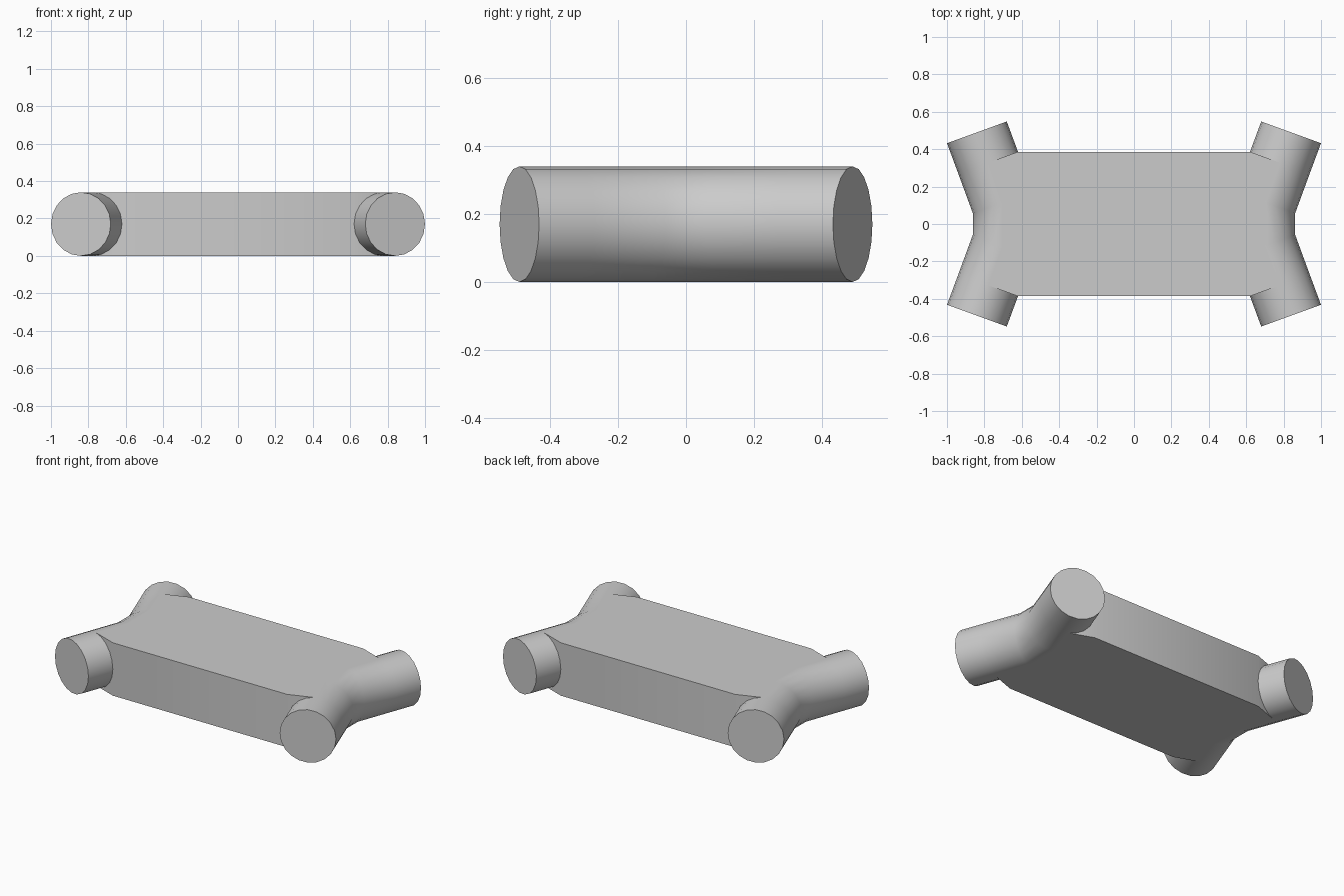
import bpy, bmesh, math
from mathutils import Vector

cube = bpy.data.objects.get("Cube")
if cube:
    bpy.data.objects.remove(cube, do_unlink=True)

RADIUS = 0.17
SIDES = 20
TILT = math.radians(20)
END, RING, BEND = (0.84, 0.49), (0.78, 0.328), (0.702, 0.116)

grey = bpy.data.materials.new("light grey")
grey.use_nodes = True
grey.diffuse_color = (0.6, 0.6, 0.6, 1)
grey.node_tree.nodes["Principled BSDF"].inputs["Base Color"].default_value = (0.6, 0.6, 0.6, 1)


def finish(bm, name):
    bmesh.ops.recalc_face_normals(bm, faces=bm.faces)
    mesh = bpy.data.meshes.new(name)
    bm.to_mesh(mesh)
    bm.free()
    mesh.materials.append(grey)
    obj = bpy.data.objects.new(name, mesh)
    bpy.context.collection.objects.link(obj)
    bpy.ops.object.select_all(action='DESELECT')
    obj.select_set(True)
    bpy.context.view_layer.objects.active = obj
    bpy.ops.object.shade_smooth_by_angle(angle=math.radians(30))
    return obj


def bent_tube(name, side):
    """Tube with splayed ends, lofted through rings square to its axis."""
    bm = bmesh.new()
    stations = [(END, 1), (RING, 1), (BEND, 1), (BEND, -1), (RING, -1), (END, -1)]
    rings = []
    for (x, y), end in stations:
        across = Vector((math.cos(TILT), -end * math.sin(TILT), 0))
        ring = []
        for i in range(SIDES):
            a = math.tau * i / SIDES
            p = Vector((x, end * y, RADIUS)) + RADIUS * math.sin(a) * across
            p.z += RADIUS * math.cos(a)
            ring.append(bm.verts.new((side * p.x, p.y, p.z)))
        rings.append(ring)
    for a, b in zip(rings, rings[1:]):
        for i in range(SIDES):
            j = (i + 1) % SIDES
            bm.faces.new((a[i], a[j], b[j], b[i]))
    bm.faces.new(rings[0])
    bm.faces.new(rings[-1])
    return finish(bm, name)


# Side tubes
bent_tube("left_tube", 1)
bent_tube("right_tube", -1)

# Flat body, whose ends run along the tube axes
inner = (RING[0] - RADIUS * math.cos(TILT), RING[1] + RADIUS * math.sin(TILT))
quarter = [inner, RING, BEND]
half = quarter + [(x, -y) for x, y in reversed(quarter)]
outline = half + [(-x, y) for x, y in reversed(half)]
bm = bmesh.new()
base = bm.faces.new([bm.verts.new((x, y, 0)) for x, y in outline])
top = bmesh.ops.extrude_face_region(bm, geom=[base], use_keep_orig=True)
bmesh.ops.translate(bm, vec=(0, 0, 2 * RADIUS),
                    verts=[v for v in top["geom"] if isinstance(v, bmesh.types.BMVert)])
finish(bm, "body")
